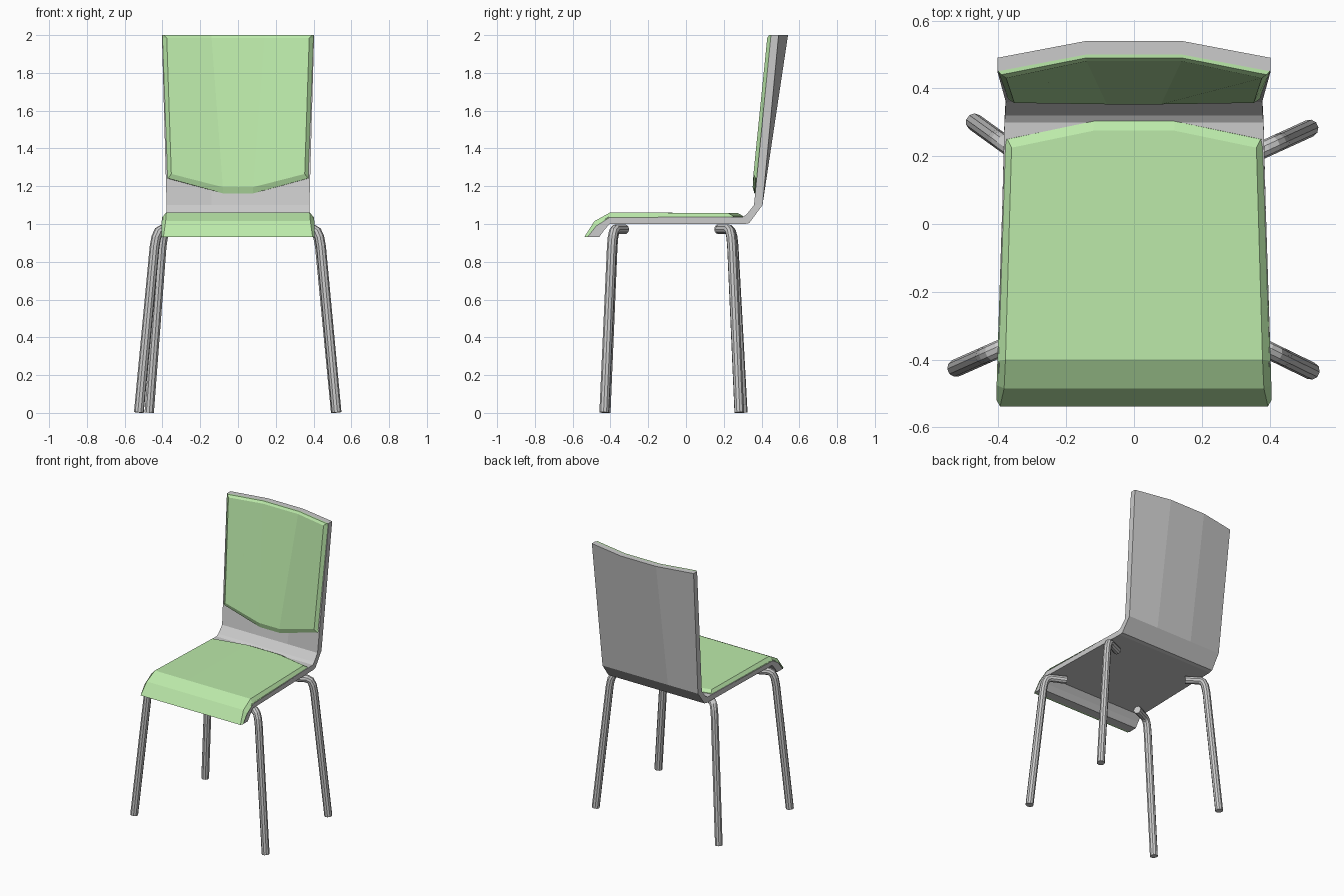
import bpy
import bmesh

if "Cube" in bpy.data.objects:
    bpy.data.objects.remove(bpy.data.objects["Cube"])

green = bpy.data.materials.new("green_upholstery")
green.diffuse_color = (0.50, 0.82, 0.40, 1)
green.use_nodes = True
green.node_tree.nodes["Principled BSDF"].inputs["Base Color"].default_value = green.diffuse_color


def section(top, base, w, c, inset=0.0, dy=0.0, dz=0.0):
    """Slab cross-section: upper (y, z), lower (y, z), half width, centre panel
    half width, edge chamfer, and the y / z offset of the outer edges."""
    half = [(w, w - inset), (c, c)]
    left, right = [], []
    for i, (xb, xt) in enumerate(half):
        oy, oz = (dy, dz) if i == 0 else (0, 0)
        left.append(((-xt, top[0] + oy, top[1] + oz), (-xb, base[0] + oy, base[1] + oz)))
        right.append(((xt, top[0] + oy, top[1] + oz), (xb, base[0] + oy, base[1] + oz)))
    across = left + right[::-1]
    return [p[0] for p in across] + [p[1] for p in reversed(across)]


def loft(name, rings, mat=None):
    bm = bmesh.new()
    rows = [[bm.verts.new(p) for p in r] for r in rings]
    n = len(rows[0])
    for a, b in zip(rows, rows[1:]):
        for i in range(n):
            j = (i + 1) % n
            bm.faces.new((a[i], a[j], b[j], b[i]))
    # End strips, panel by panel
    for r in (rows[0], rows[-1]):
        for i in range(n // 2 - 1):
            bm.faces.new((r[i], r[i + 1], r[n - 2 - i], r[n - 1 - i]))
    bmesh.ops.recalc_face_normals(bm, faces=bm.faces)
    me = bpy.data.meshes.new(name)
    bm.to_mesh(me)
    bm.free()
    ob = bpy.data.objects.new(name, me)
    bpy.context.collection.objects.link(ob)
    if mat:
        me.materials.append(mat)
    return ob


# One-piece seat and back shell
loft("shell", [
    section((-.522, .93), (-.46, .93), .40, .14),
    section((-.48, .99), (-.435, .965), .40, .14),
    section((-.41, 1.038), (-.405, 1.0), .40, .14),
    section((.30, 1.038), (.31, 1.0), .382, .14),
    section((.32, 1.05), (.335, 1.005), .38, .14),
    section((.36, 1.10), (.405, 1.10), .378, .14),
    section((.50, 2.0), (.54, 2.0), .403, .14, dy=-.05),
])

# Seat pad, wrapping over the front lip
loft("seat_pad", [
    section((-.538, .932), (-.52, .932), .405, .12, .01),
    section((-.485, 1.015), (-.475, .99), .405, .12, .022),
    section((-.40, 1.062), (-.405, 1.034), .403, .12, .024),
    section((.275, 1.057), (.275, 1.034), .383, .12, .022, dy=-.05),
    section((.303, 1.042), (.303, 1.034), .378, .12, .005, dy=-.053),
], green)

# Back pad with a curved lower edge
loft("back_pad", [
    section((.362, 1.162), (.372, 1.162), .376, .08, .006, .006, .08),
    section((.353, 1.195), (.377, 1.19), .377, .08, .024, .004, .07),
    section((.480, 1.985), (.50, 1.985), .401, .14, .024, -.05),
    section((.490, 2.0), (.503, 2.0), .402, .14, .01, -.05),
], green)


# Bent tube legs: foot position and inner mounting end
def leg(name, foot, end):
    bend = [(0, .002), (.37, .88), (.41, .93), (.47, .96), (.56, .972), (1, .972)]
    cu = bpy.data.curves.new(name, 'CURVE')
    cu.dimensions = '3D'
    cu.bevel_depth = .026
    cu.bevel_resolution = 3
    cu.use_fill_caps = True
    sp = cu.splines.new('POLY')
    sp.points.add(len(bend) - 1)
    for p, (t, z) in zip(sp.points, bend):
        p.co = (foot[0] + (end[0] - foot[0]) * t, foot[1] + (end[1] - foot[1]) * t, z, 1)
    sp.use_smooth = False
    ob = bpy.data.objects.new(name, cu)
    bpy.context.collection.objects.link(ob)


leg("front_left_leg", (-.525, -.425), (-.30, -.325))
leg("front_right_leg", (.522, -.433), (.30, -.325))
leg("back_left_leg", (-.47, .30), (-.29, .17))
leg("back_right_leg", (.518, .282), (.29, .178))
